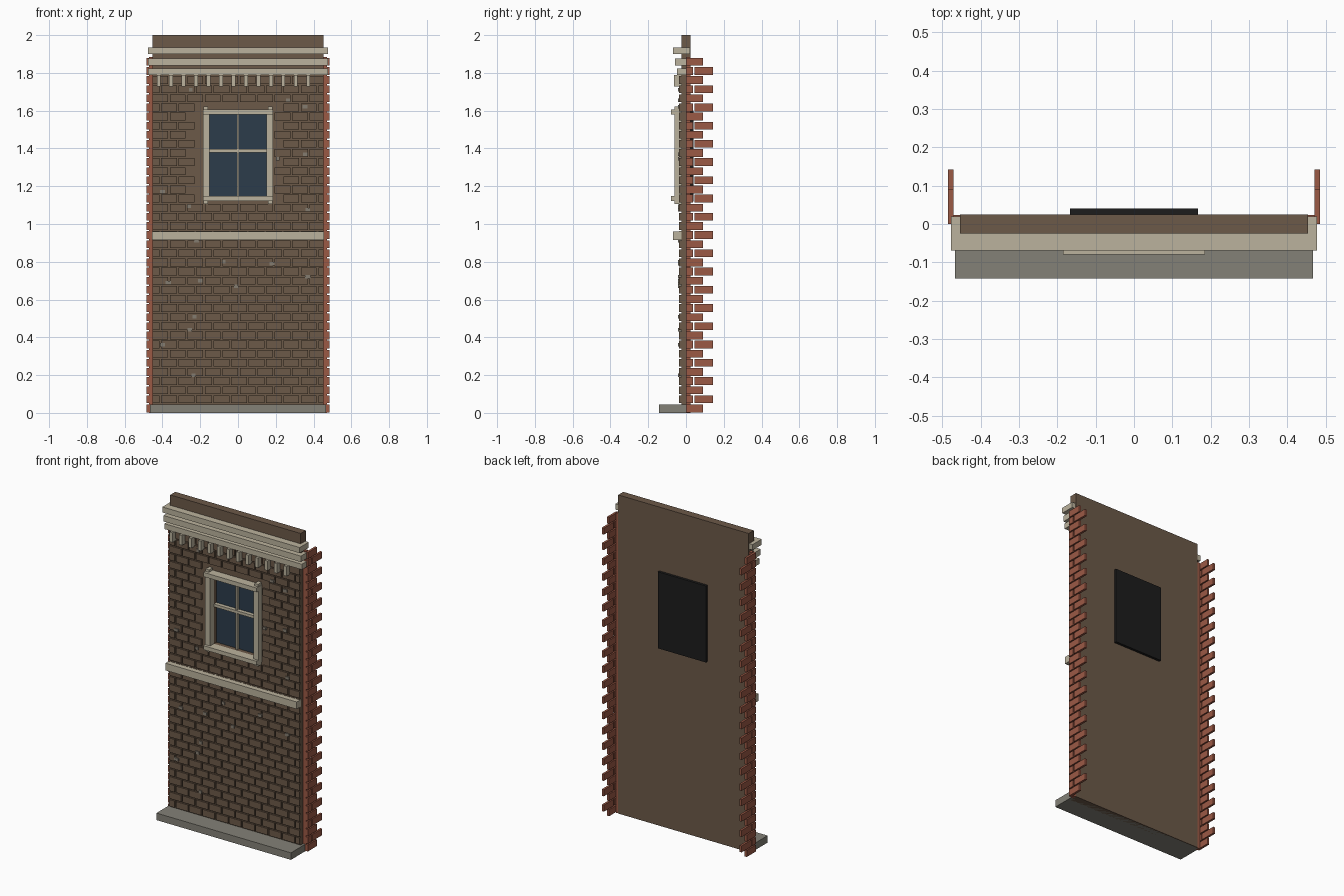
import bpy, bmesh
from mathutils import Matrix, Vector

cube = bpy.data.objects.get("Cube")
if cube:
    bpy.data.objects.remove(cube, do_unlink=True)


def material(name, r, g, b):
    m = bpy.data.materials.new(name)
    m.use_nodes = True
    m.diffuse_color = (r, g, b, 1)
    m.node_tree.nodes["Principled BSDF"].inputs["Base Color"].default_value = (r, g, b, 1)
    return m


BROWN = material("brown_brick", 0.15, 0.10, 0.065)
RED = material("red_brick", 0.33, 0.10, 0.06)
STONE = material("pale_stone", 0.50, 0.45, 0.34)
GREY = material("grey_stone", 0.23, 0.22, 0.185)
CHIP = material("worn_chip", 0.23, 0.20, 0.16)
GLASS = material("blue_glass", 0.025, 0.045, 0.07)
BLACK = material("black_backing", 0.012, 0.012, 0.012)


def boxes(name, mat, spans):
    """One object from boxes given as (x0, x1, y0, y1, z0, z1)."""
    bm = bmesh.new()
    for x0, x1, y0, y1, z0, z1 in spans:
        size = Matrix.Diagonal((x1 - x0, y1 - y0, z1 - z0, 1))
        centre = Vector((x0 + x1, y0 + y1, z0 + z1)) / 2
        bmesh.ops.create_cube(bm, size=1, matrix=Matrix.Translation(centre) @ size)
    mesh = bpy.data.meshes.new(name)
    bm.to_mesh(mesh)
    bm.free()
    if mat:
        mesh.materials.append(mat)
    ob = bpy.data.objects.new(name, mesh)
    bpy.context.collection.objects.link(ob)
    return ob


def mirrored(spans):
    return spans + [(-s[1], -s[0], *s[2:]) for s in spans]


HALF = 0.453            # wall half width
FRONT, BACK = -0.025, 0.025
COURSE, BRICK_H = 0.0483, 0.041
TOP = 39 * COURSE
WIN, SILL, HEAD = 0.15, 1.147, 1.58

# Wall with a window opening, and the parapet above it
wall = boxes("wall", BROWN, [(-HALF, HALF, FRONT, BACK, 0, TOP)])
cutter = boxes("window_cutter", None, [(-WIN, WIN, -0.2, 0.2, SILL, HEAD)])
cutter.hide_render = True
cutter.hide_set(True)
cut = wall.modifiers.new("opening", "BOOLEAN")
cut.object = cutter
cut.solver = "EXACT"
boxes("parapet", BROWN, [(-HALF, HALF, FRONT, BACK, TOP, 2)])

# Running-bond face bricks, left out around the window
pitch, gap = 0.0925, 0.009
bricks = []
for row in range(1, 37):
    z = row * COURSE + 0.003
    x = -HALF - (pitch / 2 if row % 2 else 0)
    while x < HALF:
        a, b = max(x, -HALF), min(x + pitch - gap, HALF)
        by_window = b > -0.19 and a < 0.19 and z + BRICK_H > 1.11 and z < 1.62
        if b - a > 0.015 and not by_window:
            bricks.append((a, b, -0.036, FRONT, z, z + BRICK_H))
        x += pitch
boxes("face_bricks", BROWN, bricks)

# Toothed return bricks at both ends
teeth = []
for row in range(39):
    z = row * COURSE + 0.003
    runs = [(0, 0.036), (0.044, 0.142)] if row % 2 else [(0, 0.09)]
    teeth += [(0.471, 0.485, a, b, z, z + BRICK_H) for a, b in runs]
boxes("corner_bricks", RED, mirrored(teeth))
boxes("corner_backing", RED, mirrored([(HALF, 0.471, 0, 0.023, 0, TOP)]))

# Base slab, string course and stepped cornice
boxes("base_slab", GREY, [(-0.467, 0.467, -0.142, 0.02, 0, 0.044)])
boxes("string_course", STONE, [(-0.456, 0.456, -0.069, FRONT, 0.915, 0.96)])
boxes("cornice", STONE, [
    (-0.477, 0.477, -0.069, 0.02, 1.90, 1.935),
    (-0.477, 0.477, -0.058, 0, 1.84, 1.877),
    (-0.477, 0.477, -0.048, 0, 1.788, 1.822)])
boxes("dentils", STONE, [(-0.43 + i * 0.066, -0.41 + i * 0.066, -0.064, FRONT, 1.727, 1.788)
                         for i in range(13)])

# Window surround: jambs, head, sill
boxes("window_jambs", STONE, mirrored([(WIN, 0.185, -0.062, FRONT, 1.125, 1.607)]))
boxes("window_head_and_sill", STONE, [
    (-0.185, 0.185, -0.08, FRONT, HEAD, 1.607),
    (-0.185, 0.185, -0.08, FRONT, 1.122, SILL)])
boxes("window_corner_blocks", STONE, mirrored([
    (0.158, 0.182, -0.062, FRONT, 1.607, 1.622),
    (0.158, 0.182, -0.062, FRONT, 1.107, 1.122)]))

# Glazing, glazing bars and backing panel
boxes("window_glass", GLASS, [(-WIN, WIN, 0, 0.008, SILL, HEAD)])
boxes("glazing_bars", STONE, [
    (-0.006, 0.006, -0.018, 0, SILL, HEAD),
    (-WIN, WIN, -0.024, 0, 1.378, 1.396)])
boxes("backing_panel", BLACK, [(-0.167, 0.167, BACK, 0.041, 1.12, 1.6)])

# Worn chips scattered on the face
chips = [(-0.25, 1.71), (0.265, 1.655), (0.355, 1.62), (0.21, 1.345), (0.355, 1.37),
         (-0.4, 1.17), (-0.26, 1.095), (0.37, 1.075), (-0.22, 0.91), (-0.075, 0.8),
         (0.18, 0.79), (0.37, 0.72), (-0.01, 0.67), (-0.2, 0.7), (-0.37, 0.69),
         (-0.23, 0.51), (-0.255, 0.44), (-0.4, 0.36), (-0.235, 0.2)]
boxes("worn_chips", CHIP, [
    (x - 0.01 - 0.002 * (i % 3), x + 0.01 + 0.002 * (i % 3), -0.042, FRONT,
     z - 0.009, z + 0.009) for i, (x, z) in enumerate(chips)])
